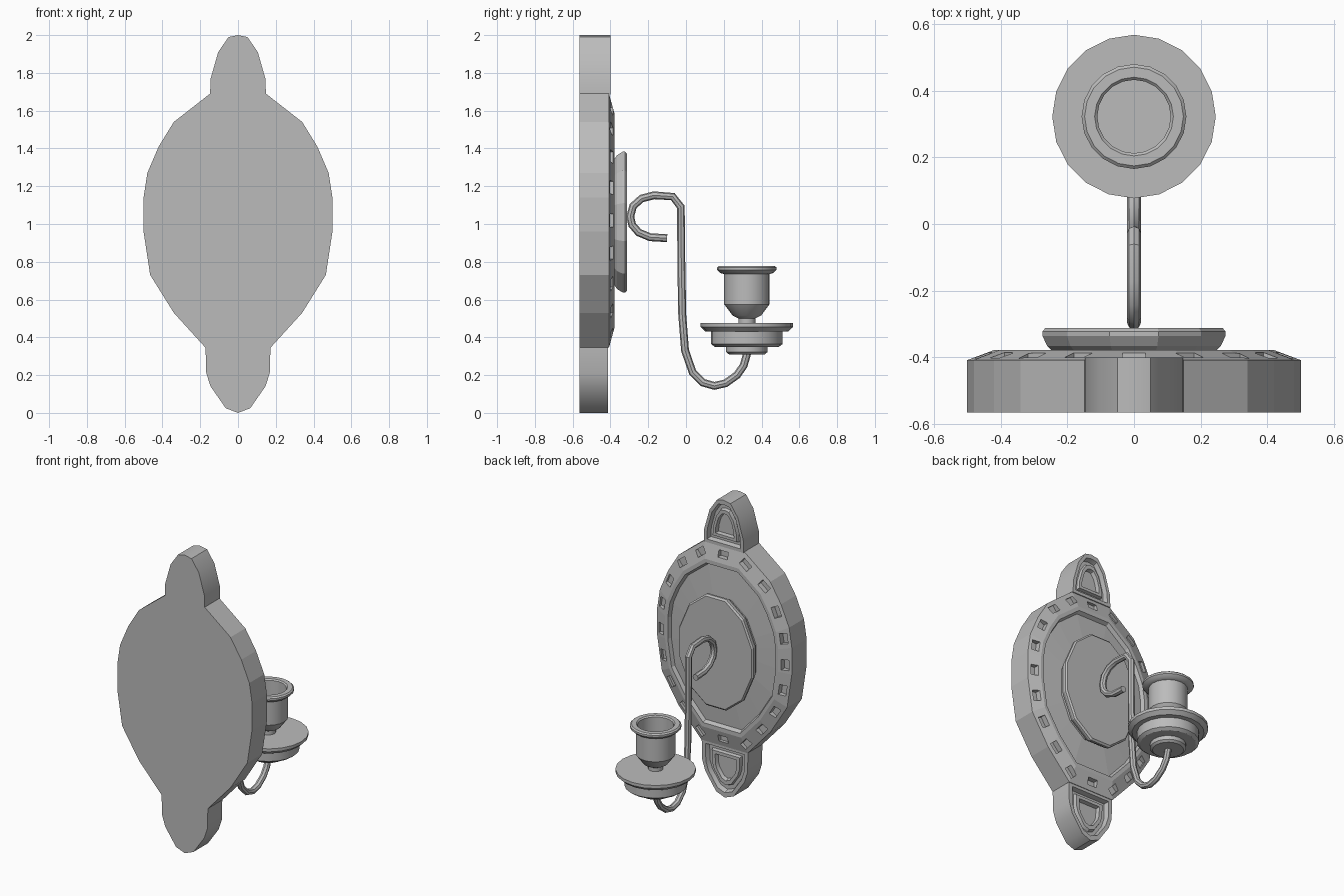
import bpy, bmesh, math
from mathutils import Vector, Matrix

cube = bpy.data.objects.get("Cube")
if cube:
    bpy.data.objects.remove(cube, do_unlink=True)

GREY = (0.5, 0.5, 0.5, 1)
metal = bpy.data.materials.new("grey_metal")
metal.use_nodes = True
metal.diffuse_color = GREY
metal.node_tree.nodes["Principled BSDF"].inputs["Base Color"].default_value = GREY


def finish(obj, smooth):
    """Give the part its material and shading."""
    obj.data.materials.append(metal)
    if smooth:
        bpy.ops.object.select_all(action="DESELECT")
        obj.select_set(True)
        bpy.context.view_layer.objects.active = obj
        bpy.ops.object.shade_smooth_by_angle(angle=math.radians(35))
    return obj


def add_mesh(name, bm):
    bmesh.ops.recalc_face_normals(bm, faces=bm.faces)
    mesh = bpy.data.meshes.new(name)
    bm.to_mesh(mesh)
    bm.free()
    obj = bpy.data.objects.new(name, mesh)
    bpy.context.collection.objects.link(obj)
    return obj


def loft(name, loops, smooth=False):
    """Skin a stack of equal-length loops and cap both ends."""
    bm = bmesh.new()
    rings = [[bm.verts.new(p) for p in loop] for loop in loops]
    n = len(rings[0])
    for a, b in zip(rings, rings[1:]):
        for i in range(n):
            j = (i + 1) % n
            bm.faces.new((a[i], a[j], b[j], b[i]))
    bm.faces.new(rings[0])
    bm.faces.new(rings[-1])
    return finish(add_mesh(name, bm), smooth)


def mirrored(half):
    """Close a right-hand outline running top to bottom."""
    return half + [(-x, z) for x, z in reversed(half) if x > 0]


def plate(name, outline, centre_z, steps, smooth=False):
    """Loft a scaled (x, z) outline through (scale, y) steps."""
    return loft(name, [[(x * s, y, centre_z + (z - centre_z) * s) for x, z in outline]
                       for s, y in steps], smooth)


def lathe(name, centre_y, profile, sides=20):
    """Turn an (r, z) profile around a vertical axis."""
    angles = [math.tau * i / sides for i in range(sides)]
    return loft(name, [[(r * math.sin(a), centre_y + r * math.cos(a), z) for a in angles]
                       for r, z in profile], True)


# Oval backplate with raised sloping border and recessed field
MID_Z = 1.02
oval = mirrored([(0.148, 1.69), (0.34, 1.54), (0.42, 1.41), (0.48, 1.27), (0.5, 1.14),
                 (0.5, 0.96), (0.465, 0.73), (0.34, 0.53), (0.172, 0.345)])
backplate = plate("backplate", oval, MID_Z,
                  [(1, -0.565), (1, -0.408), (0.84, -0.378), (0.8, -0.378),
                   (0.78, -0.402), (0.5, -0.39)])

# Square pockets spaced evenly round the border
path = [Vector((x * 0.92, 0, MID_Z + (z - MID_Z) * 0.92)) for x, z in oval]
path = [(path[0] + path[-1]) / 2] + path
edges = list(zip(path, path[1:] + path[:1]))
total = sum((b - a).length for a, b in edges)
COUNT = 20
bm = bmesh.new()
for k in range(COUNT):
    left = total * k / COUNT
    for a, b in edges:
        length = (b - a).length
        if left <= length:
            break
        left -= length
    along = (b - a).normalized()
    spot = a + along * left
    spot.y = -0.388
    turn = math.atan2(-along.z, along.x)
    bmesh.ops.create_cube(bm, size=1, matrix=Matrix.Translation(spot)
                          @ Matrix.Rotation(turn, 4, "Y")
                          @ Matrix.Diagonal((0.07, 0.065, 0.045, 1)))
cutter = add_mesh("pocket_cutter", bm)
cutter.hide_render = True
cut = backplate.modifiers.new("pockets", "BOOLEAN")
cut.operation = "DIFFERENCE"
cut.solver = "EXACT"
cut.object = cutter
bpy.context.view_layer.objects.active = backplate
bpy.ops.object.modifier_apply(modifier=cut.name)
bpy.data.objects.remove(cutter, do_unlink=True)

# Arched tabs with nested recesses, above and below the oval
top_arch = mirrored([(0, 2.0), (0.05, 1.99), (0.105, 1.91), (0.145, 1.77), (0.148, 1.685)])
low_arch = mirrored([(0.172, 0.35), (0.168, 0.21), (0.145, 0.14), (0.065, 0.025), (0, 0.0)])
for name, arch, z, front in (("upper_tab", top_arch, 1.82, -0.4),
                             ("lower_tab", low_arch, 0.2, -0.412)):
    plate(name, arch, z,
          [(1, -0.565), (1, front), (0.84, front), (0.78, front - 0.03),
           (0.64, front - 0.03), (0.6, front - 0.01), (0.46, front - 0.01),
           (0.42, front - 0.035)], True)

# Twelve-sided medallion
medallion = []
for i in range(12):
    a = math.tau * (i + 0.5) / 12
    medallion.append((0.284 * math.sin(a), 1.01 + 0.386 * math.cos(a)))
plate("medallion", medallion, 1.01,
      [(0.9, -0.4), (0.9, -0.378), (0.95, -0.365), (1, -0.335), (1, -0.322), (0.97, -0.312)])

# Hooked arm
arm_path = [(-0.1, 0.925), (-0.19, 0.93), (-0.25, 0.955), (-0.285, 0.995), (-0.295, 1.04),
            (-0.28, 1.095), (-0.235, 1.135), (-0.17, 1.152), (-0.07, 1.145), (-0.027, 1.09),
            (-0.025, 0.8), (-0.02, 0.52), (-0.005, 0.33), (0.035, 0.215), (0.09, 0.16),
            (0.15, 0.143), (0.21, 0.157), (0.27, 0.2), (0.305, 0.25), (0.325, 0.32)]
curve = bpy.data.curves.new("arm", "CURVE")
curve.dimensions = "3D"
curve.bevel_depth = 0.021
curve.bevel_resolution = 2
curve.use_fill_caps = True
spline = curve.splines.new("POLY")
spline.points.add(len(arm_path) - 1)
for point, (y, z) in zip(spline.points, arm_path):
    point.co = (0, y, z, 1)
spline.use_smooth = True
arm = bpy.data.objects.new("arm", curve)
bpy.context.collection.objects.link(arm)
bpy.ops.object.select_all(action="DESELECT")
arm.select_set(True)
bpy.context.view_layer.objects.active = arm
bpy.ops.object.convert(target="MESH")
finish(bpy.context.object, True)

# Drip pan and candle cup
CUP_Y = 0.322
lathe("drip_pan", CUP_Y,
      [(0.095, 0.31), (0.11, 0.322), (0.11, 0.348), (0.17, 0.35), (0.19, 0.365),
       (0.19, 0.43), (0.22, 0.432), (0.245, 0.455), (0.245, 0.475)])
lathe("candle_cup", CUP_Y,
      [(0.045, 0.472), (0.045, 0.5), (0.075, 0.515), (0.12, 0.575), (0.12, 0.735),
       (0.14, 0.74), (0.157, 0.757), (0.157, 0.77), (0.148, 0.778), (0.118, 0.778),
       (0.11, 0.77), (0.11, 0.58)])
